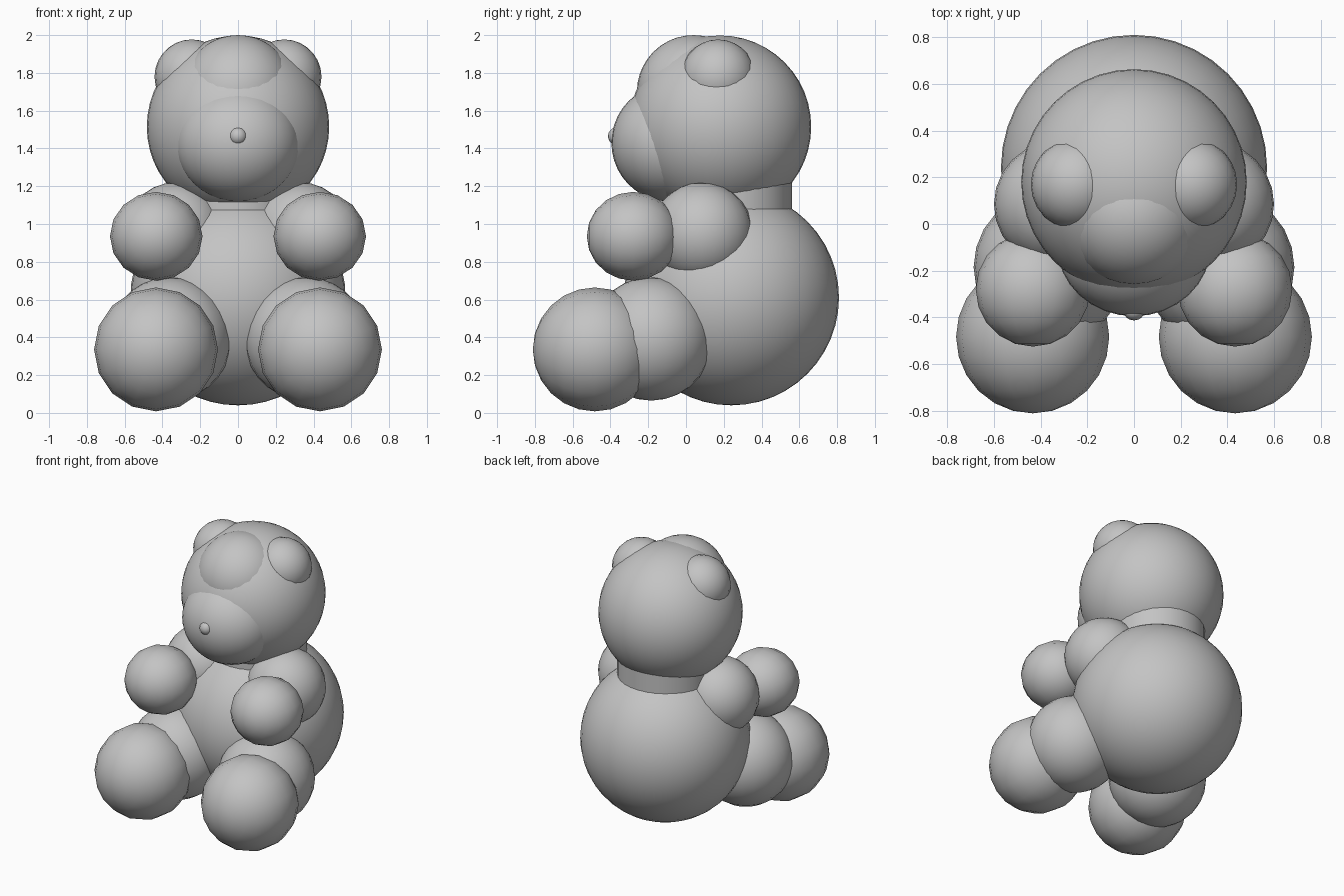
import bpy
import math

if "Cube" in bpy.data.objects:
    bpy.data.objects.remove(bpy.data.objects["Cube"])

fur = bpy.data.materials.new("grey_fur")
fur.diffuse_color = (0.55, 0.55, 0.55, 1.0)
fur.use_nodes = True
fur.node_tree.nodes["Principled BSDF"].inputs["Base Color"].default_value = fur.diffuse_color


def finish(name):
    ob = bpy.context.object
    ob.name = name
    ob.data.materials.append(fur)
    bpy.ops.object.transform_apply(location=False, rotation=True, scale=True)
    bpy.ops.object.shade_smooth()
    return ob


def ball(name, loc, size, segs=32, rings=16, tilt=0.0):
    """Ellipsoid with the given radii."""
    bpy.ops.mesh.primitive_uv_sphere_add(segments=segs, ring_count=rings, radius=1,
                                         location=loc, rotation=(tilt, 0, 0))
    bpy.context.object.scale = size if isinstance(size, tuple) else (size,) * 3
    return finish(name)


def pair(name, loc, size, segs=16, rings=10, tilt=0.0):
    """Left and right copies of a ball."""
    for side, s in (("left", 1), ("right", -1)):
        ball(f"{name}_{side}", (s * loc[0], loc[1], loc[2]), size, segs, rings, tilt)


# Torso and neck
ball("body", (0, 0.24, 0.61), 0.57, 40, 24)
bpy.ops.mesh.primitive_cylinder_add(vertices=32, radius=0.325, depth=0.3, location=(0, 0.235, 1.12))
finish("neck")
bpy.ops.object.shade_smooth_by_angle(angle=math.radians(40))

# Head with forehead, muzzle and nose
ball("head", (0, 0.18, 1.515), 0.483, 40, 24)
ball("forehead", (0, 0.04, 1.70), 0.30, 32, 20)
ball("muzzle", (0, -0.09, 1.43), (0.33, 0.305, 0.31), 32, 20)
ball("nose", (0, -0.365, 1.465), 0.048, 16, 10)

# Ears
pair("ear", (0.245, 0.17, 1.78), 0.197, 24, 14)

# Arms: shoulder ball and paw
pair("upper_arm", (0.33, 0.085, 0.95), 0.27, 24, 14)
pair("paw", (0.433, -0.28, 0.935), (0.245, 0.235, 0.245), 16, 10, math.pi / 2)

# Legs: thigh ball and foot
pair("thigh", (0.36, -0.185, 0.392), 0.327, 24, 14)
pair("foot", (0.434, -0.483, 0.336), 0.328, 16, 12, math.pi / 2)
